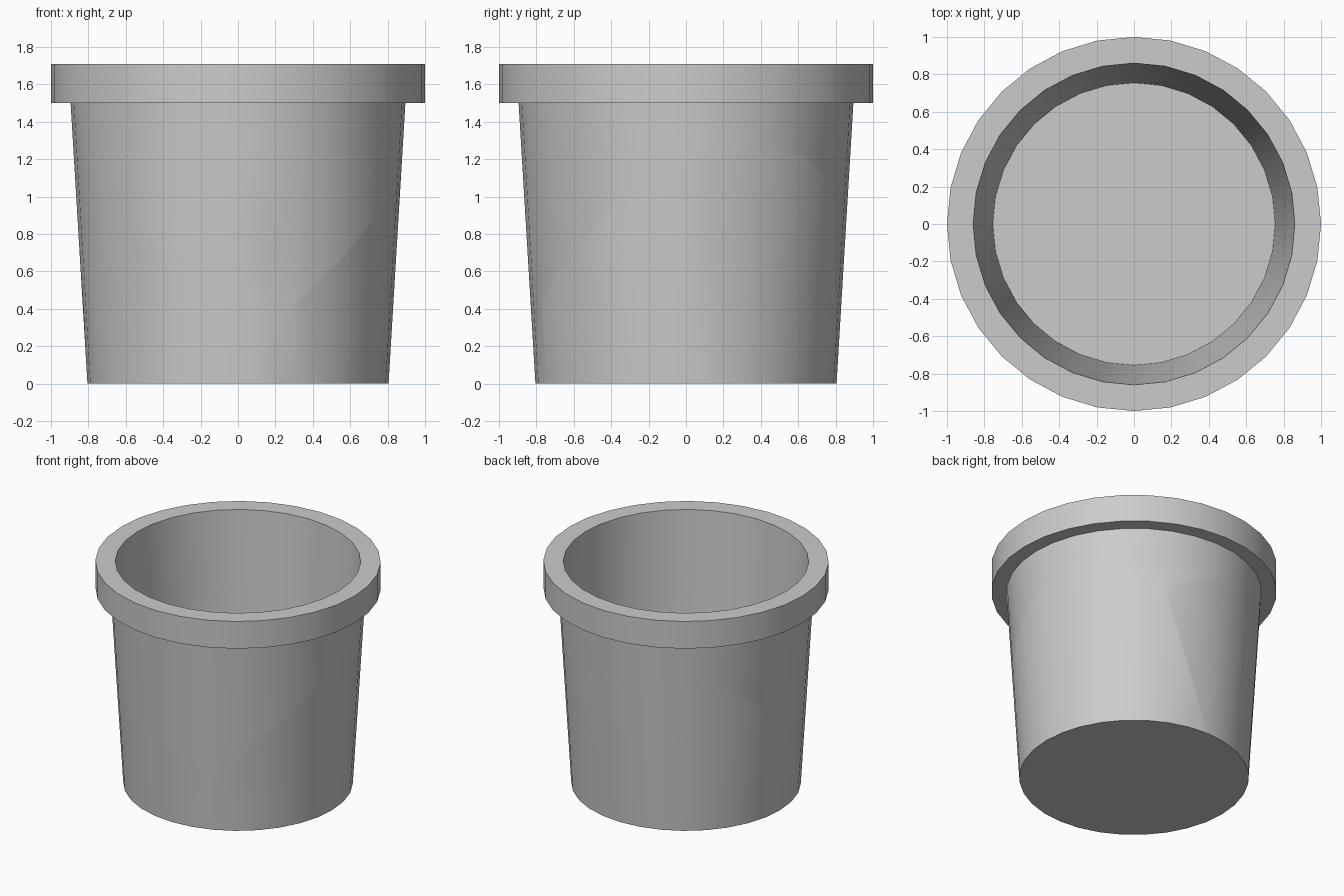
import bpy, bmesh, math
from mathutils import Vector as V

if "Cube" in bpy.data.objects:
    bpy.data.objects.remove(bpy.data.objects["Cube"])

# Pot: lathe a closed profile with 32 sides
PROFILE = [(0.805, 0), (0.895, 1.5), (1.0, 1.5), (1.0, 1.71), (0.86, 1.71), (0.755, 0.05)]
SIDES = 32


def make_object(name, bm):
    bmesh.ops.recalc_face_normals(bm, faces=bm.faces)
    mesh = bpy.data.meshes.new(name)
    bm.to_mesh(mesh)
    bm.free()
    ob = bpy.data.objects.new(name, mesh)
    bpy.context.collection.objects.link(ob)
    return ob


def make_pot(name):
    bm = bmesh.new()
    rings = []
    for r, z in PROFILE:
        rings.append([bm.verts.new((r * math.cos(2 * math.pi * i / SIDES),
                                    r * math.sin(2 * math.pi * i / SIDES), z))
                      for i in range(SIDES)])
    for a, b in zip(rings, rings[1:]):
        for i in range(SIDES):
            j = (i + 1) % SIDES
            bm.faces.new((a[i], a[j], b[j], b[i]))
    bm.faces.new(rings[0])
    bm.faces.new(rings[-1])
    return make_object(name, bm)


# Crack planes: (point, normal); each later plane runs through the line where two others meet
def plane(p, q, r):
    return p, (q - p).cross(r - p).normalized()


def through(a, b, p, q):
    return plane(p, p + a[1].cross(b[1]).normalized(), q)


low_right_front = V((0.30, -0.775, 0.42))
left_front = V((-0.75, -0.41, 0.82))
right_back = V((0.777, 0.43, 1.30))
back = V((0.38, 0.78, 1.05))
left = V((-0.85, -0.05, 0.69))
floor_joint = V((-0.17, -0.04, 0.05))

rim_split = plane(left_front, right_back, V((0.87, 0.49, 1.7)))
front_right = plane(low_right_front, right_back, V((0.88, 0, 1.19)))
base_front = plane(low_right_front, floor_joint, V((0.18, -0.73, 0.05)))
base_back = plane(back, floor_joint, V((0.02, 0.755, 0.05)))
front_left = through(front_right, base_front, low_right_front, left_front)
back_right = through(rim_split, front_right, right_back, back)
back_corner = through(rim_split, front_left, left_front, left)
back_left = through(back_right, base_back, back, left)
base_left = through(base_back, base_front, floor_joint, left)

# Each shard: a point inside it and the planes that bound it
SHARDS = {
    "upper_front_shard": ((0.4, -0.8, 1.6), [rim_split, front_right, front_left]),
    "upper_back_shard": ((-0.4, 0.8, 1.6), [rim_split, back_right, back_left, back_corner]),
    "lower_right_shard": ((0.8, 0, 0.3), [front_right, back_right, base_front, base_back]),
    "lower_front_shard": ((-0.4, -0.65, 0.2), [front_left, back_corner, base_front, base_left]),
    "lower_back_shard": ((-0.55, 0.55, 0.3), [back_left, base_back, base_left]),
}


# Convex cutter: a big block trimmed by the bounding planes
def make_cell(inside, planes):
    bm = bmesh.new()
    bmesh.ops.create_cube(bm, size=6)
    for co, no in planes:
        if (V(inside) - co).dot(no) > 0:
            no = -no
        cut = bmesh.ops.bisect_plane(bm, geom=bm.verts[:] + bm.edges[:] + bm.faces[:],
                                     plane_co=co, plane_no=no, clear_outer=True)
        edges = [e for e in bm.edges if e.is_boundary]
        if edges:
            bmesh.ops.holes_fill(bm, edges=edges, sides=0)
    cell = make_object("shard_cutter", bm)
    cell.hide_render = True
    return cell


for name, (inside, planes) in SHARDS.items():
    shard = make_pot(name)
    cell = make_cell(inside, planes)
    mod = shard.modifiers.new("cut", 'BOOLEAN')
    mod.operation = 'INTERSECT'
    mod.solver = 'EXACT'
    mod.object = cell
    bpy.ops.object.select_all(action='DESELECT')
    shard.select_set(True)
    bpy.context.view_layer.objects.active = shard
    bpy.ops.object.modifier_apply(modifier=mod.name)
    bpy.data.objects.remove(cell)
    bpy.ops.object.shade_smooth_by_angle(angle=math.radians(30))
